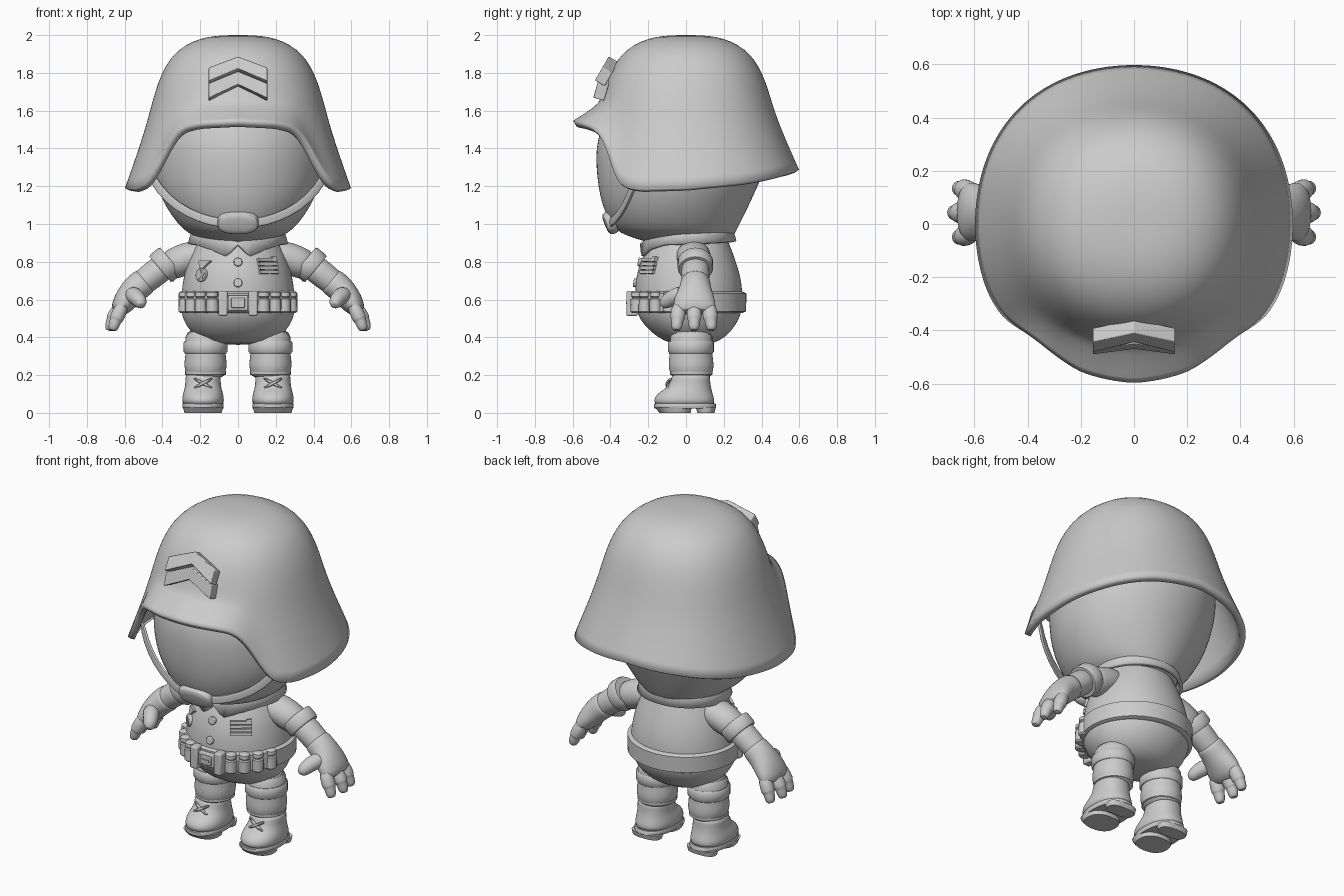
import bpy, bmesh
from math import sin, cos, pi, radians, atan2, sqrt, copysign
from mathutils import Vector, Matrix

if "Cube" in bpy.data.objects:
    bpy.data.objects.remove(bpy.data.objects["Cube"])

grey = bpy.data.materials.new("plain_grey")
grey.use_nodes = True
grey.diffuse_color = (0.6, 0.6, 0.6, 1)
grey.node_tree.nodes["Principled BSDF"].inputs["Base Color"].default_value = (0.6, 0.6, 0.6, 1)
parts = []
Y, Z = Vector((0, 1, 0)), Vector((0, 0, 1))


def finish(name, bm, subsurf=0, thickness=0, bevel=0):
    if not thickness:
        bmesh.ops.recalc_face_normals(bm, faces=bm.faces)
    mesh = bpy.data.meshes.new(name)
    bm.to_mesh(mesh)
    bm.free()
    mesh.materials.append(grey)
    ob = bpy.data.objects.new(name, mesh)
    bpy.context.collection.objects.link(ob)
    if thickness:
        m = ob.modifiers.new("Thickness", 'SOLIDIFY')
        m.thickness, m.offset = thickness, -1
        m.edge_crease_inner = m.edge_crease_outer = 0.9
    if bevel:
        m = ob.modifiers.new("Bevel", 'BEVEL')
        m.width, m.segments = bevel, 2
    if subsurf:
        m = ob.modifiers.new("Smooth", 'SUBSURF')
        m.levels = m.render_levels = subsurf
    parts.append(ob)


def lerp_table(table, t):
    """Linear lookup in rows of (key, values...)."""
    for a, b in zip(table, table[1:]):
        if t <= b[0]:
            f = max(0, (t - a[0]) / (b[0] - a[0]))
            return [p + (q - p) * f for p, q in zip(a[1:], b[1:])]
    return list(table[-1][1:])


def sweep(name, path, ref=Y, fixed=None, sides=20, power=1, **kw):
    """Closed tube through (centre, radius along ref, radius across)."""
    bm = bmesh.new()
    rings = []
    pts = [Vector(p[0]) for p in path]
    for i, (_, ru, rv) in enumerate(path):
        d = fixed or (pts[min(i + 1, len(pts) - 1)] - pts[max(i - 1, 0)]).normalized()
        u = (ref - d * ref.dot(d)).normalized()
        v = d.cross(u)
        ring = []
        for k in range(sides):
            c, s = cos(2 * pi * k / sides), sin(2 * pi * k / sides)
            c, s = copysign(abs(c) ** power, c), copysign(abs(s) ** power, s)
            ring.append(bm.verts.new(pts[i] + u * ru * c + v * rv * s))
        rings.append(ring)
    for a, b in zip(rings, rings[1:]):
        for k in range(sides):
            n = (k + 1) % sides
            bm.faces.new((a[k], a[n], b[n], b[k]))
    bm.faces.new(rings[0])
    bm.faces.new(rings[-1])
    finish(name, bm, **kw)


def stack(name, rows, x=0, **kw):
    """Level oval sections, rows of (z, front y, back y, half width)."""
    path = [((x, (f + b) / 2, z), (b - f) / 2, w) for z, f, b, w in rows]
    sweep(name, path, fixed=Z, **kw)


def band(name, a, b, ru, rv, **kw):
    """Ring with softened edges between two points."""
    a, b = Vector(a), Vector(b)
    steps = ((0, .94), (.15, 1), (.85, 1), (1, .94))
    sweep(name, [(a.lerp(b, t), ru * k, rv * k) for t, k in steps], **kw)


def shell(name, column, n, cap=False, **kw):
    """Turned skin; column(angle from the front) lists (x radius, y radius, y centre, z), top first."""
    bm = bmesh.new()
    cols = []
    for i in range(n):
        f = 360 * i / n
        s, c = sin(radians(f)), cos(radians(f))
        cols.append([bm.verts.new((rx * s, y0 - ry * c, z)) for rx, ry, y0, z in column(min(f, 360 - f))])
    for a, b in zip(cols, cols[1:] + cols[:1]):
        for j in range(len(a) - 1):
            bm.faces.new((a[j + 1], b[j + 1], b[j], a[j]))
    if cap:
        bm.faces.new([c[0] for c in cols])
    finish(name, bm, **kw)


def plate(name, outline, depth, loc, yaw=0, pitch=0, **kw):
    """Outline in x and z, extruded backwards from loc."""
    bm = bmesh.new()
    face = bm.faces.new([bm.verts.new((x, 0, z)) for x, z in outline])
    new = bmesh.ops.extrude_face_region(bm, geom=[face])["geom"]
    bmesh.ops.translate(bm, vec=(0, depth, 0), verts=[g for g in new if isinstance(g, bmesh.types.BMVert)])
    bm.transform(Matrix.Translation(loc) @ Matrix.Rotation(yaw, 4, 'Z') @ Matrix.Rotation(pitch, 4, 'X'))
    finish(name, bm, **kw)


def rect(w, h, x=0, z=0):
    return [(x - w, z - h), (x + w, z - h), (x + w, z + h), (x - w, z + h)]


def disc(r, n=16):
    return [(r * cos(2 * pi * i / n), r * sin(2 * pi * i / n)) for i in range(n)]


# Helmet: slightly squared dome, then a flare to a rim whose height and reach vary
DOME = ((.04, 2), (.12, 1.997), (.2, 1.982), (.275, 1.95), (.34, 1.9), (.388, 1.83), (.423, 1.75), (.453, 1.65))
RIM = ((0, 1.547, .6), (20, 1.535, .586), (30, 1.513, .567), (37, 1.475, .558), (43, 1.4, .558), (48, 1.295, .572),
       (54, 1.205, .593), (65, 1.18, .6), (90, 1.187, .6), (120, 1.217, .6), (150, 1.263, .6), (180, 1.288, .6))


def helmet_column(f):
    zr, rr = lerp_table(RIM, f)
    rows = list(DOME)
    for t in (.25, .5, .75, 1):
        rows.append((.453 + (rr - .453) * t ** 1.15, 1.65 + (zr - 1.65) * t))
    k = 1 + .028 * sin(radians(2 * f)) ** 2
    return [(r * k, r * k, 0, z) for r, z in rows]


shell("helmet", helmet_column, 72, cap=True, thickness=.04, subsurf=1)

# Helmet chevrons
for name, z, y, tilt in (("upper_chevron", 1.82, -.448, -30), ("lower_chevron", 1.735, -.472, -16)):
    plate(name, [(-.155, -.07), (0, .006), (.155, -.07), (.155, .011), (0, .078), (-.155, .011)],
          .06, (0, y, z), pitch=radians(tilt), bevel=.004)

# Head and neck
stack("head", ((.88, -.14, .2, .17), (.925, -.27, .24, .2), (.95, -.35, .26, .265), (1.0, -.403, .285, .32),
               (1.1, -.445, .335, .39), (1.2, -.466, .38, .434), (1.3, -.476, .425, .45), (1.4, -.478, .45, .458),
               (1.5, -.455, .45, .455), (1.62, -.4, .39, .4), (1.75, -.28, .28, .3), (1.8, -.1, .1, .1)),
      sides=40, subsurf=1)

# Chin strap and its pad
side = [(.47, -.25, 1.28), (.42, -.285, 1.185), (.325, -.325, 1.09), (.2, -.368, 1.03), (.1, -.4, 1.005)]
strap = [(-x, y, z) for x, y, z in side] + [(0, -.408, 1.0)] + side[::-1]
sweep("chin_strap", [(p, .024, .01) for p in strap], ref=Z, sides=12, power=.5, subsurf=1)
sweep("chin_pad", [((0, -.36, 1.02), .055, .1), ((0, -.395, 1.01), .066, .114), ((0, -.422, .998), .06, .106),
                   ((0, -.43, .995), .035, .08)], ref=Z, sides=24, power=.75, subsurf=1)

# Jacket and trousers seat
TORSO = ((.36, -.04, .11, .1), (.38, -.12, .18, .19), (.43, -.19, .24, .255), (.5, -.25, .285, .295),
         (.56, -.268, .3, .305), (.64, -.27, .3, .3), (.72, -.265, .29, .288), (.8, -.243, .265, .268),
         (.87, -.21, .24, .235), (.93, -.175, .215, .2), (.96, -.15, .2, .18))
stack("torso", TORSO, sides=40, subsurf=1)


def on_torso(x, z, lift=.012):
    """Position and yaw of a point on the chest."""
    f, b, w = lerp_table(TORSO, z)
    r, k = (b - f) / 2, sqrt(1 - (x / w) ** 2)
    return (x, (f + b) / 2 - r * k - lift, z), atan2(x / w ** 2, k / r)


# Collar: dips to two points with a notch at the front
COLLAR = ((0, .905, .895), (5, .91, .872), (14, .918, .83), (35, .93, .868), (60, .942, .893), (180, .965, .91))


def collar_column(f):
    top, low = lerp_table(COLLAR, f)
    return [(.195, .205, .015, top + .012), (.25, .24, .012, top), (.266, .255, .012, low)]


shell("collar", collar_column, 72, thickness=.02)

# Belt, buckle and ammunition pouches
stack("belt", ((.53, -.268, .302, .3), (.538, -.282, .318, .316), (.632, -.284, .32, .316), (.642, -.268, .3, .298)), sides=48)
plate("buckle", rect(.054, .04), .05, (0, -.304, .582), bevel=.006)
plate("buckle_frame", rect(.036, .026), .02, (0, -.312, .582), bevel=.004)
plate("buckle_bar", rect(.024, .006), .02, (0, -.318, .582))
for s in (-1, 1):
    plate("buckle_side", rect(.024, .066, s * .08), .06, (0, -.316, .58), bevel=.008)
    for a in (27, 41, 55, 70):
        x, y = s * .3 * sin(radians(a)), .02 - .315 * cos(radians(a))
        sweep("pouch", [((x, y, z), r, r) for z, r in
                        ((.528, .024), (.536, .033), (.602, .032), (.607, .025), (.612, .025), (.617, .031), (.638, .03), (.645, .02))],
              fixed=Z, sides=14)

# Buttons, medal and ribbon bars
for z in (.69, .8):
    plate("button", disc(.023), .03, on_torso(0, z)[0], pitch=radians(-10), bevel=.005)
loc, yaw = on_torso(-.2, .73, .016)
plate("medal", disc(.036), .03, loc, yaw, bevel=.004)
plate("medal_star", [(r * sin(i * pi / 5), r * cos(i * pi / 5)) for i in range(10) for r in [(.03, .013)[i % 2]]],
      .02, on_torso(-.2, .73, .022)[0], yaw)
loc, yaw = on_torso(-.185, .785, .012)
plate("medal_ribbon", [(-.025, -.025), (-.005, -.025), (.045, .022), (-.035, .022)], .03, loc, yaw, pitch=radians(-12))
loc, yaw = on_torso(.165, .78, .01)
for i in range(4):
    plate("ribbon_bar", rect(.06 - .012 * (i == 3), .0085, -.012 * (i == 3), -.034 + .022 * i), .03, loc, yaw, pitch=radians(-12))
plate("ribbon_badge", rect(.014, .014, .044, .036), .03, loc, yaw, pitch=radians(-12))

for s in (-1, 1):
    tag = "left_" if s > 0 else "right_"

    def limb(name, rows, **kw):
        sweep(tag + name, [((s * x, y, z), a, b) for x, y, z, a, b in rows], **kw)

    # Sleeve, rolled cuff, forearm and glove
    limb("sleeve", ((.14, .03, .85, .08, .06), (.22, .04, .835, .095, .085), (.31, .045, .805, .088, .085),
                    (.39, .05, .765, .08, .08)), subsurf=1)
    band(tag + "sleeve_cuff", (s * .355, .05, .808), (s * .412, .05, .76), .094, .093)
    limb("forearm", ((.36, .05, .8, .078, .076), (.45, .05, .732, .077, .073), (.53, .05, .668, .07, .067),
                     (.56, .05, .64, .062, .062)), subsurf=1)
    limb("palm", ((.485, .05, .705, .074, .071), (.5, .05, .692, .08, .075), (.545, .05, .657, .084, .074),
                  (.585, .045, .61, .108, .068), (.62, .045, .562, .116, .055), (.642, .045, .528, .1, .036)), subsurf=1)
    for y, dy, dx in ((-.035, -.015, 0), (.043, 0, .018), (.12, .015, 0)):
        limb("finger", ((.605, y, .58, .04, .038), (.634 + dx, y + dy / 2, .52, .041, .039),
                        (.643 + dx, y + dy * .7, .498, .041, .039), (.646 + dx, y + dy * .7, .493, .033, .032),
                        (.66 + dx, y + dy, .455, .031, .03), (.665 + dx, y + dy, .434, .02, .02)), sides=12, subsurf=1)
    limb("thumb", ((.575, -.01, .635, .048, .048), (.54, -.06, .615, .046, .046), (.522, -.095, .595, .041, .041),
                   (.514, -.115, .58, .034, .034), (.51, -.132, .565, .018, .018)), ref=Z, sides=12, subsurf=1)

    # Trouser leg with gathered bands
    x = s * .172
    stack(tag + "leg", ((.18, -.07, .13, .095), (.21, -.085, .14, .104), (.25, -.095, .15, .116), (.3, -.088, .14, .107),
                        (.36, -.085, .138, .105), (.45, -.09, .15, .115)), x=x, sides=28, subsurf=1)
    band(tag + "knee_band", (x, .026, .315), (x, .026, .38), .122, .117, sides=32)
    band(tag + "boot_top", (x, .028, .2), (x, .028, .222), .112, .108, sides=32)

    # Boot, sole, treads and laces
    x = s * .185
    stack(tag + "boot", ((.03, -.168, .154, .109), (.07, -.172, .152, .112), (.1, -.156, .142, .107), (.125, -.115, .135, .099),
                         (.15, -.09, .13, .095), (.18, -.078, .128, .093), (.215, -.075, .13, .095)),
          x=x, sides=28, power=.9, subsurf=1)
    stack(tag + "sole", ((.022, -.164, .155, .106), (.028, -.17, .16, .109), (.046, -.17, .158, .109), (.05, -.166, .155, .107)),
          x=x, sides=36, power=.9)
    stack(tag + "front_tread", ((0, -.14, .025, .098), (.03, -.165, .03, .107)), x=x, sides=32, power=.85)
    stack(tag + "heel", ((0, .06, .15, .088), (.03, .052, .158, .094)), x=x, sides=32, power=.75)
    for k in (-1, 1):
        sweep(tag + "lace", [((x - k * .052, -.094, .13), .009, .009), ((x, -.103 - .003 * k, .156), .01, .01),
                             ((x + k * .052, -.076, .185), .009, .009)], ref=Z, sides=8, subsurf=1)

# Smooth shading with crisp edges
bpy.ops.object.select_all(action='DESELECT')
for ob in parts:
    ob.select_set(True)
bpy.context.view_layer.objects.active = parts[0]
bpy.ops.object.shade_smooth_by_angle(angle=radians(40))
